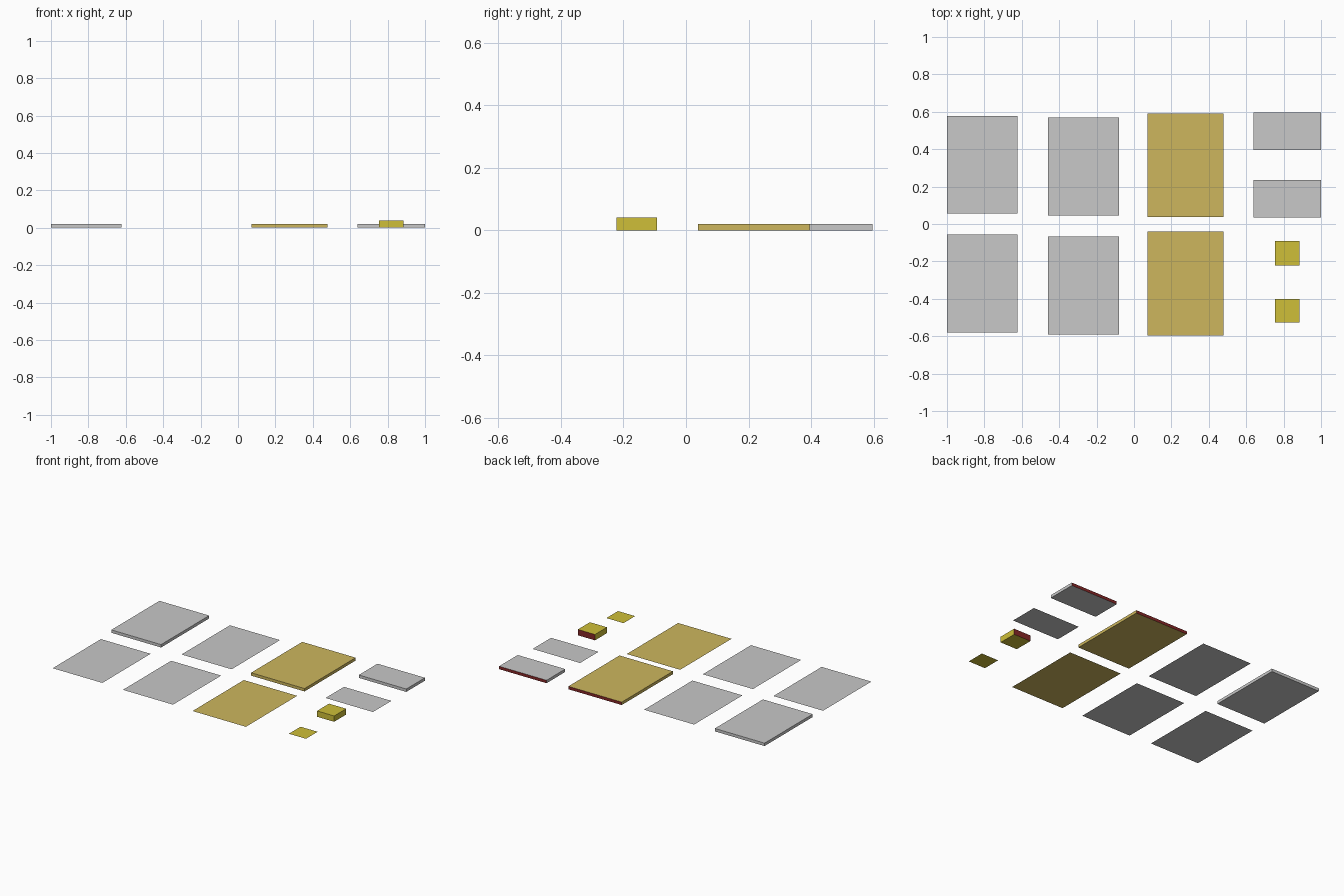
import bpy
import bmesh
from mathutils import Matrix, Vector

old = bpy.data.objects.get("Cube")
if old:
    bpy.data.objects.remove(old, do_unlink=True)


def make_material(name, colour):
    mat = bpy.data.materials.new(name)
    mat.use_nodes = True
    mat.diffuse_color = (*colour, 1)
    mat.node_tree.nodes["Principled BSDF"].inputs["Base Color"].default_value = (*colour, 1)
    return mat


grey = make_material("light grey", (0.58, 0.58, 0.58))
gold = make_material("dull gold", (0.61, 0.47, 0.11))
yellow = make_material("mustard yellow", (0.62, 0.52, 0.04))
red = make_material("dark red", (0.24, 0.02, 0.02))


def add_panel(name, x, y, height, mat, back_mat=None):
    """A flat sheet on the ground, or a box when it has height."""
    bm = bmesh.new()
    centre = Vector((sum(x) / 2, sum(y) / 2, height / 2))
    size = (x[1] - x[0], y[1] - y[0], height or 1, 1)
    matrix = Matrix.Translation(centre) @ Matrix.Diagonal(size)
    if height:
        bmesh.ops.create_cube(bm, size=1, matrix=matrix)
    else:
        bmesh.ops.create_grid(bm, x_segments=1, y_segments=1, size=0.5, matrix=matrix)
    bm.normal_update()
    # The back edge of some boxes has its own colour
    for face in bm.faces:
        face.material_index = int(back_mat is not None and face.normal.y > 0.5)
    mesh = bpy.data.meshes.new(name)
    bm.to_mesh(mesh)
    bm.free()
    mesh.materials.append(mat)
    if back_mat:
        mesh.materials.append(back_mat)
    bpy.context.collection.objects.link(bpy.data.objects.new(name, mesh))


THIN, THICK = 0.02, 0.04
outer_x, inner_x = (-1.0, -0.623), (-0.46, -0.08)
gold_x, small_x, block_x = (0.073, 0.478), (0.64, 1.0), (0.755, 0.885)

# Large grey panels
add_panel("outer_grey_slab", outer_x, (0.056, 0.577), THIN, grey)
add_panel("outer_grey_sheet", outer_x, (-0.58, -0.057), 0, grey)
add_panel("inner_grey_sheet_back", inner_x, (0.045, 0.569), 0, grey)
add_panel("inner_grey_sheet_front", inner_x, (-0.59, -0.068), 0, grey)

# Large gold panels
add_panel("gold_slab", gold_x, (0.038, 0.592), THIN, gold, red)
add_panel("gold_sheet", gold_x, (-0.597, -0.041), 0, gold)

# Small grey panels
add_panel("small_grey_slab", small_x, (0.395, 0.597), THIN, grey, red)
add_panel("small_grey_sheet", small_x, (0.034, 0.234), 0, grey)

# Small yellow block and its flat partner
add_panel("yellow_block", block_x, (-0.222, -0.092), THICK, yellow, red)
add_panel("yellow_sheet", block_x, (-0.527, -0.401), 0, yellow)
